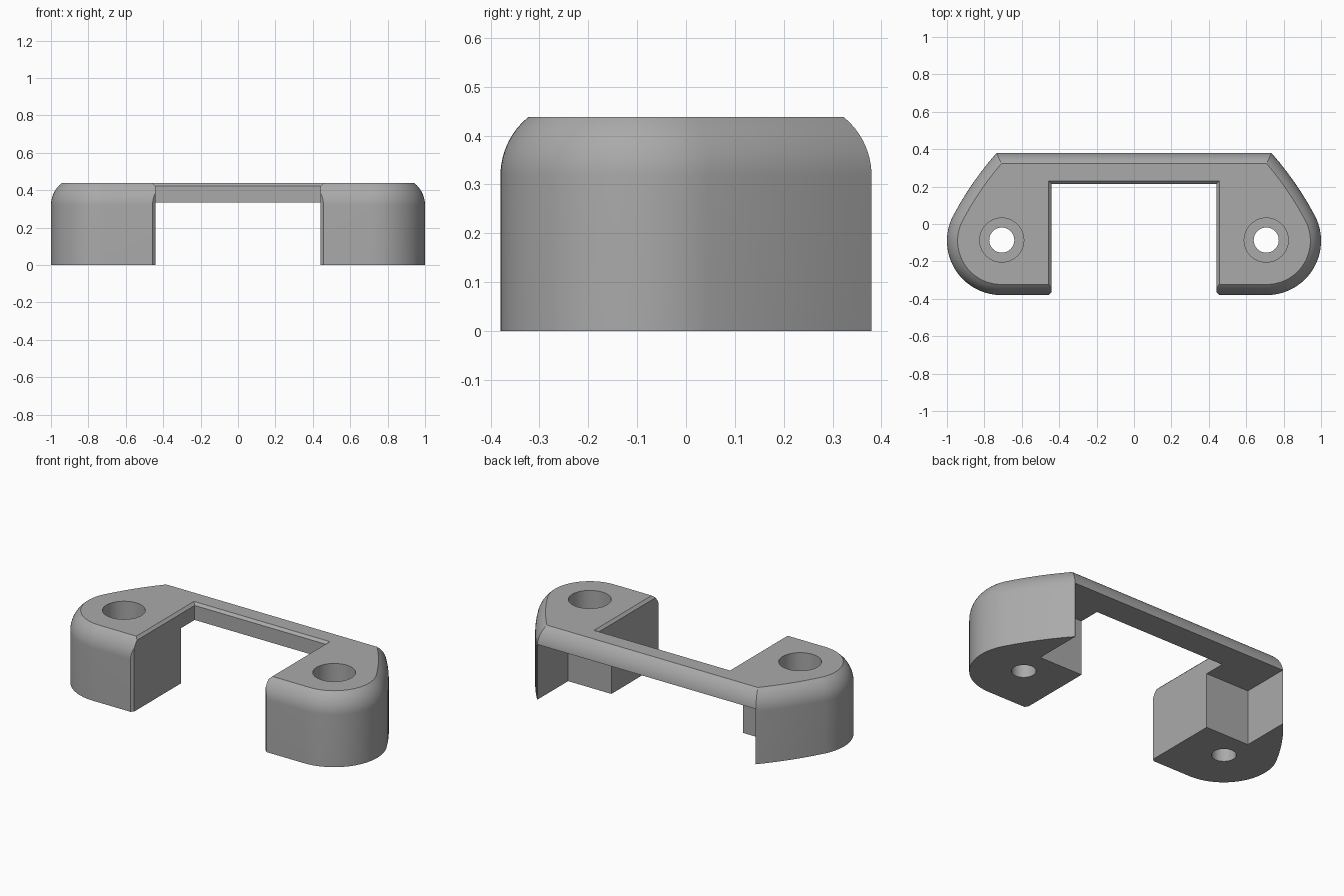
import bpy, bmesh
from math import sin, cos, asin, radians, sqrt

cube = bpy.data.objects.get("Cube")
if cube:
    bpy.data.objects.remove(cube, do_unlink=True)

HEIGHT, ROUND_Z, ROUND_R = 0.438, 0.318, 0.155
LOBE_X, LOBE_Y, LOBE_R = 0.71, -0.09, 0.29    # rounded ends around the screws
BACK, SIDE_R, SIDE_A = 0.38, 1.74, radians(28)  # back edge and bowed sides

grey = bpy.data.materials.new("mid_grey")
grey.use_nodes = True
grey.diffuse_color = (0.4, 0.4, 0.4, 1)
grey.node_tree.nodes["Principled BSDF"].inputs["Base Color"].default_value = grey.diffuse_color


def loft(name, rings):
    """Solid skinned through rings of (x, y, z) points, capped at both ends."""
    bm = bmesh.new()
    loops = [[bm.verts.new(p) for p in ring] for ring in rings]
    n = len(loops[0])
    for a, b in zip(loops, loops[1:]):
        for i in range(n):
            j = (i + 1) % n
            bm.faces.new((a[i], a[j], b[j], b[i]))
    bm.faces.new(loops[0])
    bm.faces.new(loops[-1])
    bmesh.ops.recalc_face_normals(bm, faces=bm.faces)
    mesh = bpy.data.meshes.new(name)
    bm.to_mesh(mesh)
    bm.free()
    obj = bpy.data.objects.new(name, mesh)
    bpy.context.collection.objects.link(obj)
    return obj


def prism(name, outline, z0, z1):
    return loft(name, [[(x, y, z) for x, y in outline] for z in (z0, z1)])


def rect(half, y0, y1):
    return [(-half, y0), (half, y0), (half, y1), (-half, y1)]


def disc(x, y, r, n=48):
    return [(x + r * cos(radians(360 * i / n)), y + r * sin(radians(360 * i / n)))
            for i in range(n)]


def body_outline(inset):
    """Plan of the body, moved inwards by the inset."""
    r, side_r = LOBE_R - inset, SIDE_R - inset
    pts = []
    for i in range(25):
        a = radians(-90) + (SIDE_A + radians(90)) * i / 24
        pts.append((LOBE_X + r * cos(a), LOBE_Y + r * sin(a)))
    cx = LOBE_X + (LOBE_R - SIDE_R) * cos(SIDE_A)
    cy = LOBE_Y + (LOBE_R - SIDE_R) * sin(SIDE_A)
    end = asin((BACK - inset - cy) / side_r)
    for i in range(1, 7):
        a = SIDE_A + (end - SIDE_A) * i / 6
        pts.append((cx + side_r * cos(a), cy + side_r * sin(a)))
    return pts + [(-x, y) for x, y in reversed(pts)]


# Body with rounded upper rim
levels = [(0, 0)]
for i in range(11):
    dz = (HEIGHT - ROUND_Z) * i / 10
    levels.append((ROUND_Z + dz, ROUND_R - sqrt(ROUND_R ** 2 - dz ** 2)))
body = loft("bracket_body", [[(x, y, z) for x, y in body_outline(d)] for z, d in levels])
body.data.materials.append(grey)

# Front opening, flared at the front corners and the top edge
HALF, INNER_Y, CH = 0.442, 0.215, 0.015
opening = [(-HALF - 2 * CH, -BACK - CH), (HALF + 2 * CH, -BACK - CH),
           (HALF, -BACK + CH), (HALF, INNER_Y), (-HALF, INNER_Y), (-HALF, -BACK + CH)]
cutters = [prism("opening_cutter", opening, -0.1, 0.6)]
cutters.append(loft("top_chamfer_cutter", [
    [(x, y, HEIGHT - CH + g) for x, y in rect(HALF + g, -0.6, INNER_Y + g)]
    for g in (0, 2 * CH)]))

# Recess under the back bar
cutters.append(prism("recess_cutter", rect(0.733, 0.085, 0.6), -0.1, 0.335))

# Screw holes with counterbores
for s in (-1, 1):
    cutters.append(prism("screw_hole_cutter", disc(s * 0.707, -0.086, 0.067), -0.1, 0.6))
    cutters.append(prism("counterbore_cutter", disc(s * 0.707, -0.086, 0.118), 0.2, 0.6))

bpy.context.view_layer.objects.active = body
for cutter in cutters:
    cutter.hide_render = True
    mod = body.modifiers.new("cut", "BOOLEAN")
    mod.operation, mod.solver, mod.object = "DIFFERENCE", "EXACT", cutter
    bpy.ops.object.modifier_apply(modifier=mod.name)
    bpy.data.objects.remove(cutter, do_unlink=True)

for obj in bpy.context.selected_objects:
    obj.select_set(False)
body.select_set(True)
bpy.ops.object.shade_smooth_by_angle(angle=radians(30))
